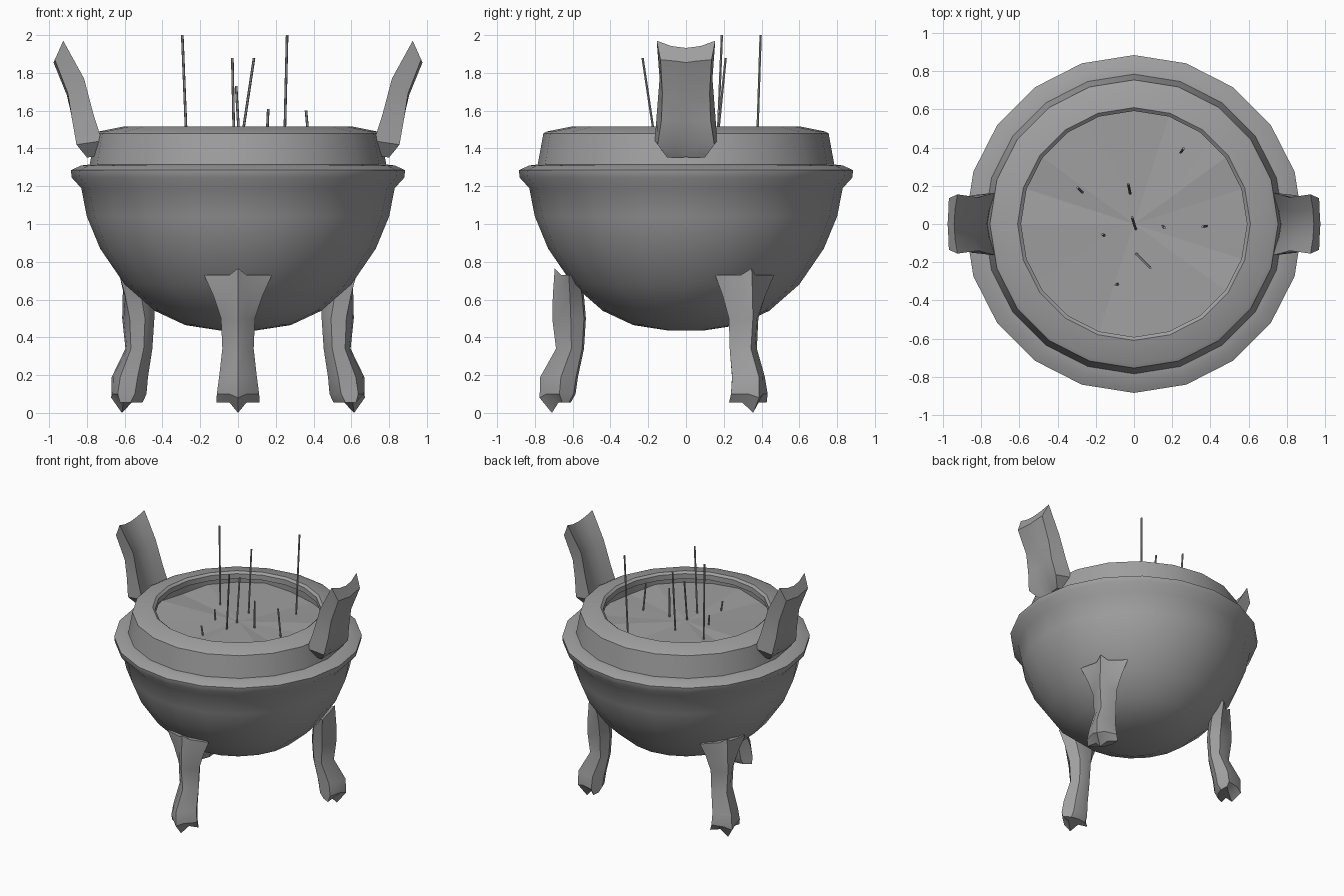
import bpy, bmesh, random
from math import cos, sin, tau, radians
from mathutils import Vector, Matrix

random.seed(4)
if "Cube" in bpy.data.objects:
    bpy.data.objects.remove(bpy.data.objects["Cube"])

grey = bpy.data.materials.new("aged grey metal")
grey.use_nodes = True
grey.diffuse_color = (0.35, 0.35, 0.35, 1)
grey.node_tree.nodes["Principled BSDF"].inputs["Base Color"].default_value = grey.diffuse_color


def finish(bm, name, angle=35):
    mesh = bpy.data.meshes.new(name)
    bmesh.ops.recalc_face_normals(bm, faces=bm.faces)
    bm.to_mesh(mesh)
    bm.free()
    mesh.materials.append(grey)
    obj = bpy.data.objects.new(name, mesh)
    bpy.context.collection.objects.link(obj)
    bpy.ops.object.select_all(action="DESELECT")
    obj.select_set(True)
    bpy.context.view_layer.objects.active = obj
    bpy.ops.object.shade_smooth_by_angle(angle=radians(angle))
    return obj


def loft(name, rings, turn=0.0, angle=35):
    """Join matching closed cross-sections and cap both ends."""
    bm = bmesh.new()
    rows = [[bm.verts.new(p) for p in ring] for ring in rings]
    for a, b in zip(rows, rows[1:]):
        for i in range(len(a)):
            j = (i + 1) % len(a)
            bm.faces.new((a[i], a[j], b[j], b[i]))
    bm.faces.new(rows[0])
    bm.faces.new(rows[-1])
    bm.transform(Matrix.Rotation(turn, 4, "Z"))
    return finish(bm, name, angle)


def circle(r, z, n=20):
    return [Vector((r * cos(tau * i / n), r * sin(tau * i / n), z)) for i in range(n)]


# Bowl, collar and rolled lip as one turned profile
profile = [(0.1, 0.437), (0.28, 0.465), (0.44, 0.54), (0.6, 0.68), (0.73, 0.87),
           (0.8, 1.04), (0.83, 1.19), (0.88, 1.245), (0.885, 1.285), (0.83, 1.31),
           (0.785, 1.315), (0.755, 1.48), (0.735, 1.49), (0.61, 1.515), (0.592, 1.5),
           (0.592, 1.46), (0.66, 1.43), (0.67, 1.33)]
loft("bowl", [circle(r, z) for r, z in profile])

# Slightly uneven ash surface
bm = bmesh.new()
centre = bm.verts.new((0, 0, 1.4))
edge = [bm.verts.new(p + Vector((0, 0, random.uniform(-0.03, 0.025)))) for p in circle(0.664, 1.385)]
for i, v in enumerate(edge):
    bm.faces.new((centre, v, edge[(i + 1) % len(edge)]))
finish(bm, "ash", 5)


# Three legs with a central ridge and flared sides
def leg_section(z, out, back, w, ridge_z):
    side = out * 0.45 + back * 0.55
    half = [(0.045, out - 0.035, 0), (w, side, 0), (w * 0.55, back + 0.01, 0)]
    pts = [(out, 0, z + ridge_z)]
    pts += [(r, y, z + d) for y, r, d in half]
    pts.append((back, 0, z))
    pts += [(r, -y, z + d) for y, r, d in reversed(half)]
    return [Vector(p) for p in pts]


leg_stations = [(0.055, 0.71, 0.61, 0.115, -0.055), (0.1, 0.775, 0.585, 0.112, -0.02),
                (0.19, 0.772, 0.572, 0.1, 0), (0.34, 0.688, 0.54, 0.083, 0),
                (0.5, 0.708, 0.53, 0.09, 0), (0.62, 0.705, 0.54, 0.13, 0),
                (0.73, 0.695, 0.56, 0.18, 0.035)]
for name, turn in (("front_leg", -90), ("back_left_leg", 30), ("back_right_leg", 150)):
    loft(name, [leg_section(*s) for s in leg_stations], radians(turn))


# Two upright channelled handles
def handle_section(inner, outer, w_in, w_out, groove):
    a, b = Vector((inner[0], 0, inner[1])), Vector((outer[0], 0, outer[1]))
    side = Vector((0, 1, 0))
    half = [a.lerp(b, 0.28) + side * w_in * 0.5, a + side * w_in,
            b + side * w_out, a.lerp(b, (1 + groove) / 2) + side * w_out * 0.4]
    mirrored = [Vector((p.x, -p.y, p.z)) for p in reversed(half)]
    return [a.lerp(b, 0.38)] + half + [a.lerp(b, groove)] + mirrored


handle_stations = [((0.74, 1.36), (0.8, 1.352), 0.1, 0.1, 0.8),
                   ((0.72, 1.44), (0.855, 1.42), 0.165, 0.15, 0.8),
                   ((0.765, 1.58), (0.878, 1.55), 0.155, 0.13, 0.95),
                   ((0.815, 1.77), (0.9, 1.69), 0.14, 0.125, 1.08),
                   ((0.925, 1.97), (0.97, 1.87), 0.155, 0.135, 1.15)]
for name, turn in (("left_handle", 0), ("right_handle", 180)):
    loft(name, [handle_section(*s) for s in handle_stations], radians(turn))

# Thin incense sticks: foot in the ash, then tip
sticks = [((-0.27, 0.165), (-0.295, 0.19, 2)), ((0.245, 0.375), (0.26, 0.395, 2)),
          ((-0.02, 0.16), (-0.03, 0.21, 1.88)), ((0.01, -0.155), (0.085, -0.23, 1.88)),
          ((0.01, -0.03), (-0.01, 0.035, 1.73)), ((0.15, -0.01), (0.16, -0.02, 1.61)),
          ((0.38, -0.01), (0.36, -0.015, 1.6)), ((-0.155, -0.06), (-0.165, -0.055, 1.47)),
          ((-0.085, -0.315), (-0.095, -0.32, 1.46))]
for i, (foot, tip) in enumerate(sticks):
    foot, tip = Vector((*foot, 1.38)), Vector(tip)
    ring = circle(0.007, 0, 6)
    loft(f"incense_stick_{i + 1}", [[foot + p for p in ring], [tip + p for p in ring]])
